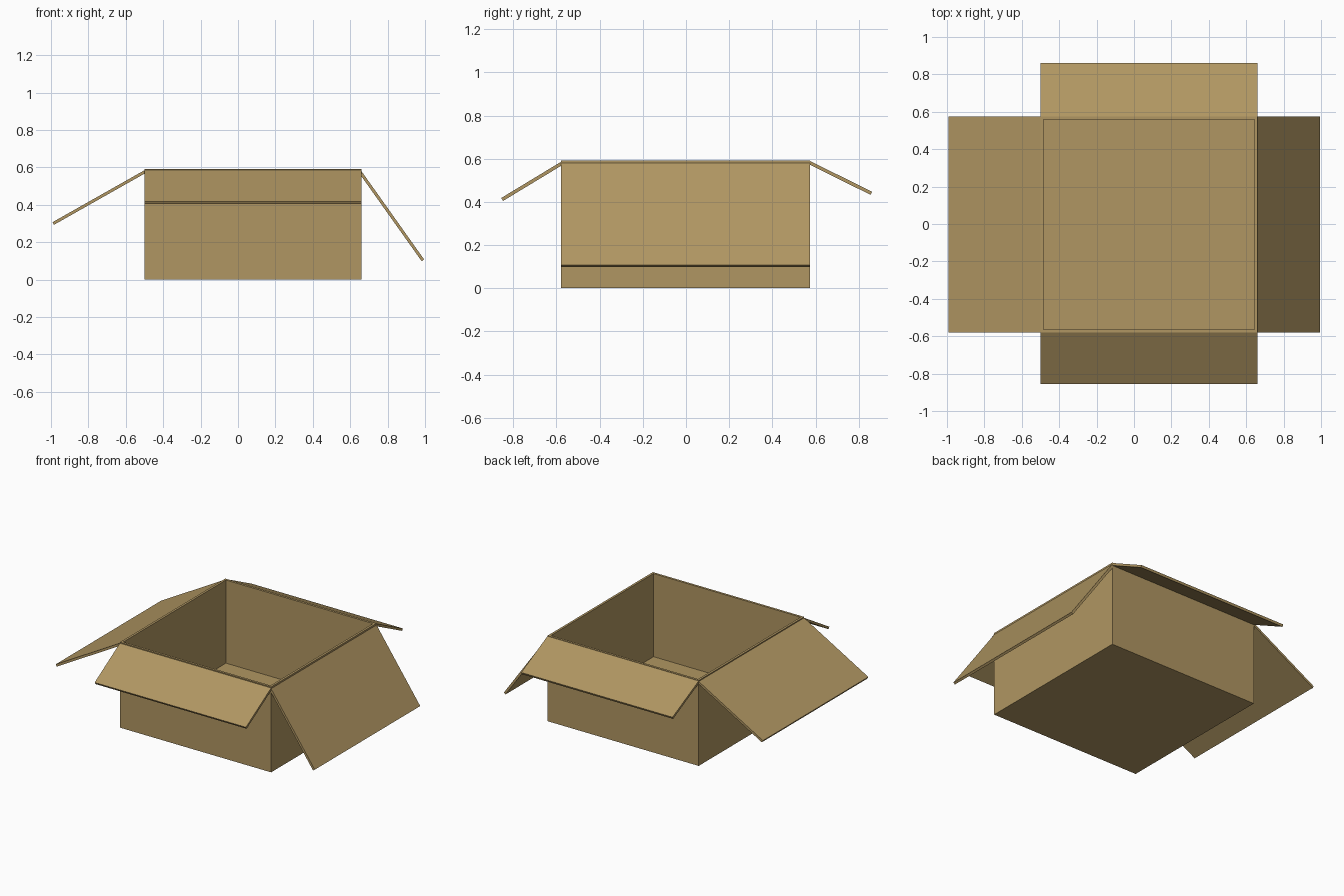
import bpy
from mathutils import Vector

if "Cube" in bpy.data.objects:
    bpy.data.objects.remove(bpy.data.objects["Cube"])

card = bpy.data.materials.new("cardboard tan")
card.diffuse_color = (0.434, 0.305, 0.122, 1)
card.use_nodes = True
card.node_tree.nodes["Principled BSDF"].inputs["Base Color"].default_value = card.diffuse_color

X0, X1, Y0, Y1, H, T = -0.5, 0.66, -0.58, 0.575, 0.592, 0.016


def prism(name, bottom, top):
    """Solid between two matching quads."""
    faces = [(3, 2, 1, 0), (4, 5, 6, 7)]
    faces += [(i, (i + 1) % 4, (i + 1) % 4 + 4, i + 4) for i in range(4)]
    return solid(name, list(bottom) + list(top), faces)


def solid(name, verts, faces):
    me = bpy.data.meshes.new(name)
    me.from_pydata([tuple(v) for v in verts], [], faces)
    import bmesh
    bm = bmesh.new()
    bm.from_mesh(me)
    bmesh.ops.recalc_face_normals(bm, faces=bm.faces)
    bm.to_mesh(me)
    bm.free()
    me.materials.append(card)
    ob = bpy.data.objects.new(name, me)
    bpy.context.collection.objects.link(ob)
    return ob


def ring(d, z):
    return [(X0 + d, Y0 + d, z), (X1 - d, Y0 + d, z),
            (X1 - d, Y1 - d, z), (X0 + d, Y1 - d, z)]


# Open tray: outer shell, rim and inner shell
verts = ring(0, 0) + ring(0, H) + ring(T, H) + ring(T, T)
faces = [(3, 2, 1, 0), (12, 13, 14, 15)]
for k in (0, 4, 8):
    for i in range(4):
        j = (i + 1) % 4
        faces.append((k + i, k + j, k + j + 4, k + i + 4))
solid("box_body", verts, faces)


def flap(name, a, b, reach, drop):
    """Slab hinged on top edge a-b; reach is the horizontal direction outward."""
    a, b, out = Vector(a), Vector(b), Vector(reach)
    slope = out + Vector((0, 0, -drop))
    n = slope.cross(b - a).normalized()
    if n.z < 0:
        n = -n
    upper = [a, b, b + slope, a + slope]
    prism(name, [p - n * T for p in upper], upper)


# Four folded-out flaps
flap("left_flap", (X0, Y0, 0.585), (X0, Y1, 0.585), (-0.492, 0, 0), 0.278)
flap("right_flap", (X1, Y0, 0.58), (X1, Y1, 0.58), (0.335, 0, 0), 0.472)
flap("front_flap", (X0, Y0, 0.585), (X1, Y0, 0.585), (0, -0.276, 0), 0.167)
flap("back_flap", (X0, Y1 - 0.006, H), (X1, Y1 - 0.006, H), (0, 0.293, 0), 0.145)
